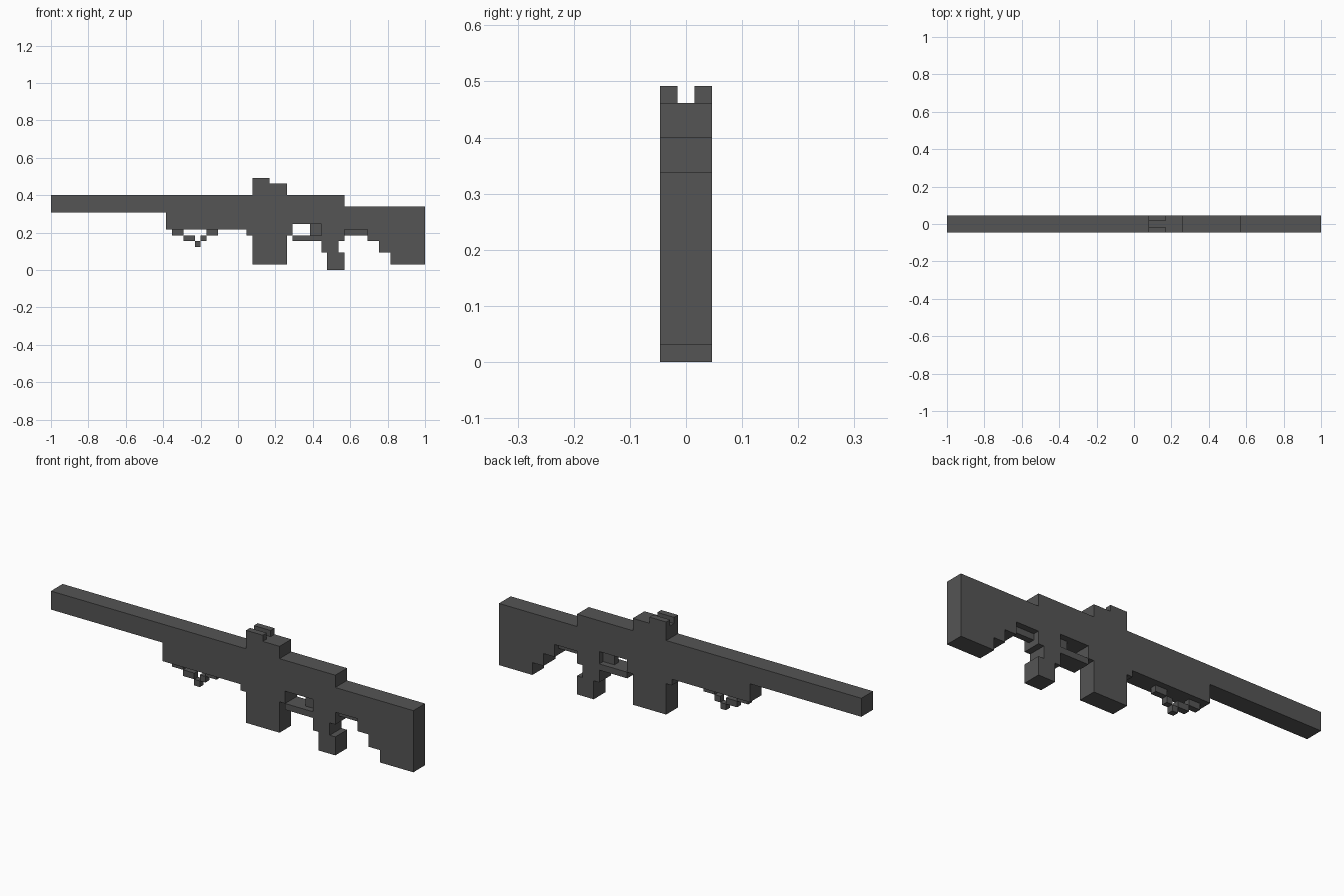
import bpy
import bmesh

if "Cube" in bpy.data.objects:
    bpy.data.objects.remove(bpy.data.objects["Cube"])

U = 2 / 65          # one block of the grid
HALF = 1.5          # the body is three blocks thick

metal = bpy.data.materials.new("dark_grey")
metal.diffuse_color = (0.09, 0.09, 0.09, 1)
metal.use_nodes = True
metal.node_tree.nodes["Principled BSDF"].inputs["Base Color"].default_value = metal.diffuse_color


def extrude(name, outlines, y0=-HALF, y1=HALF):
    """Extrude side outlines (x, z in blocks) from y0 to y1."""
    bm = bmesh.new()
    for outline in outlines:
        face = bm.faces.new([bm.verts.new(((x - 32.5) * U, y0 * U, z * U)) for x, z in outline])
        new = bmesh.ops.extrude_face_region(bm, geom=[face], use_keep_orig=True)["geom"]
        verts = [v for v in new if isinstance(v, bmesh.types.BMVert)]
        bmesh.ops.translate(bm, verts=verts, vec=(0, (y1 - y0) * U, 0))
    bmesh.ops.recalc_face_normals(bm, faces=bm.faces[:])
    mesh = bpy.data.meshes.new(name)
    bm.to_mesh(mesh)
    bm.free()
    mesh.materials.append(metal)
    obj = bpy.data.objects.new(name, mesh)
    bpy.context.collection.objects.link(obj)
    return obj


def rect(x0, x1, z0, z1):
    return [(x0, z0), (x1, z0), (x1, z1), (x0, z1)]


# Barrel, fore-end, magazine, grip and stock share one flush stepped outline
extrude("rifle_body", [[
    (0, 10), (20, 10), (20, 7), (34, 7), (34, 6), (35, 6),      # barrel, fore-end
    (35, 1), (41, 1), (41, 6), (42, 6), (42, 8), (47, 8),       # magazine, trigger opening
    (47, 3), (48, 3), (48, 0), (51, 0), (51, 3), (50, 3),       # grip
    (50, 5), (51, 5), (51, 7), (55, 7), (55, 5), (57, 5),       # stock underside
    (57, 3), (59, 3), (59, 1), (65, 1), (65, 11), (51, 11),     # butt
    (51, 13), (41, 13), (41, 15), (35, 15), (35, 13), (0, 13),  # sight base, top
]])

extrude("trigger_guard", [rect(42, 47, 5, 6)])

# Narrow parts along the centre plane
extrude("trigger", [rect(45, 47, 6, 8)], -0.5, 0.5)
extrude("stock_rib", [rect(51, 55, 6, 7)], -0.5, 0.5)
extrude("hanging_strap", [rect(21, 23, 6, 7), rect(23, 25, 5, 6), rect(25, 26, 4, 5),
                          rect(26, 27, 5, 6), rect(27, 29, 6, 7)], -0.5, 0.5)

# Pair of sight rails with a gap between them
for side, y0 in (("front", -1.5), ("back", 0.5)):
    extrude("sight_rail_" + side, [rect(35, 38, 15, 16)], y0, y0 + 1)
